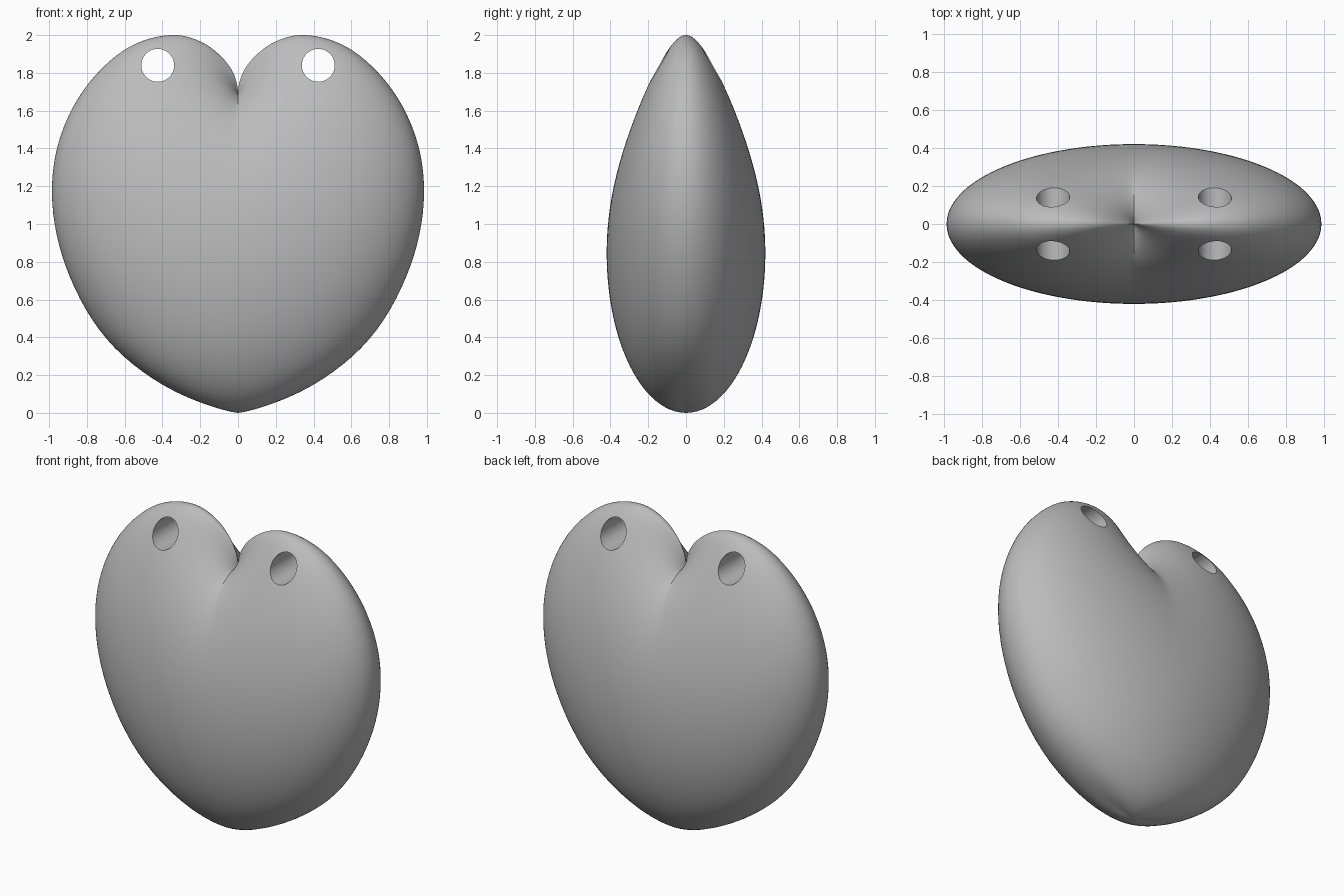
import bpy, bmesh, math

cube = bpy.data.objects.get("Cube")
if cube:
    bpy.data.objects.remove(cube)

WIDTH, DEPTH, HALF = 0.985, 0.42, 0.845   # half sizes of the base ellipsoid
RINGS, SEGS = 90, 144

# Lift of the side profile above the ellipsoid: (square root of polar angle, lift)
LIFT = [(0, 0), (0.16, 0.11), (0.3, 0.2), (0.45, 0.293), (0.593, 0.362),
        (0.778, 0.405), (0.93, 0.4), (1.085, 0.375), (1.253, 0.33), (1.4, 0.25),
        (1.528, 0.15), (1.623, 0.093), (1.714, 0.038), (1.7725, 0)]


def lift(q):
    """Smooth Hermite interpolation of the lift table."""
    n = len(LIFT)
    i = max(k for k in range(n - 1) if LIFT[k][0] <= q or k == 0)

    def slope(k):
        a, b = LIFT[max(k - 1, 0)], LIFT[min(k + 1, n - 1)]
        return (b[1] - a[1]) / (b[0] - a[0])

    (x0, y0), (x1, y1) = LIFT[i], LIFT[i + 1]
    h = x1 - x0
    s = min((q - x0) / h, 1)
    return (y0 * (1 + 2 * s) * (1 - s) ** 2 + slope(i) * h * s * (1 - s) ** 2
            + y1 * s * s * (3 - 2 * s) - slope(i + 1) * h * s * s * (1 - s))


def heart_point(q, phi):
    t = q * q
    power = 1.15 + 0.85 * t / math.pi
    rise = lift(q) * abs(math.cos(phi)) ** power
    return (WIDTH * math.sin(t) * math.cos(phi),
            DEPTH * math.sin(t) * math.sin(phi),
            HALF * (1 + math.cos(t)) + rise)


# Heart body: rings from the cleft down to the tip
bm = bmesh.new()
top = bm.verts.new((0, 0, 2 * HALF))
tip = bm.verts.new((0, 0, 0))
rings = []
for r in range(1, RINGS):
    q = math.sqrt(math.pi) * r / RINGS
    rings.append([bm.verts.new(heart_point(q, 2 * math.pi * k / SEGS))
                  for k in range(SEGS)])
for k in range(SEGS):
    j = (k + 1) % SEGS
    bm.faces.new((top, rings[0][k], rings[0][j]))
    bm.faces.new((tip, rings[-1][j], rings[-1][k]))
    for a, b in zip(rings, rings[1:]):
        bm.faces.new((a[k], b[k], b[j], a[j]))
bmesh.ops.recalc_face_normals(bm, faces=bm.faces)
mesh = bpy.data.meshes.new("heart_body")
bm.to_mesh(mesh)
bm.free()
heart = bpy.data.objects.new("heart_body", mesh)
bpy.context.collection.objects.link(heart)

# Single grey material
grey = bpy.data.materials.new("grey")
grey.use_nodes = True
colour = (0.5, 0.5, 0.5, 1)
grey.diffuse_color = colour
grey.node_tree.nodes["Principled BSDF"].inputs["Base Color"].default_value = colour
mesh.materials.append(grey)

# Round through holes in both lobes
for side in (-1, 1):
    bpy.ops.mesh.primitive_cylinder_add(
        vertices=64, radius=0.087, depth=1.2,
        location=(side * 0.425, 0, 1.84), rotation=(math.pi / 2, 0, 0))
    cutter = bpy.context.object
    cutter.name = "hole_cutter"
    cutter.hide_render = True
    cutter.data.materials.append(grey)
    cut = heart.modifiers.new("hole", 'BOOLEAN')
    cut.operation = 'DIFFERENCE'
    cut.solver = 'EXACT'
    cut.object = cutter
    bpy.context.view_layer.objects.active = heart
    bpy.ops.object.modifier_apply(modifier=cut.name)
    bpy.data.objects.remove(cutter)

# Smooth shading with crisp hole rims
bpy.ops.object.select_all(action='DESELECT')
heart.select_set(True)
bpy.context.view_layer.objects.active = heart
bpy.ops.object.shade_smooth_by_angle(angle=math.radians(35))
